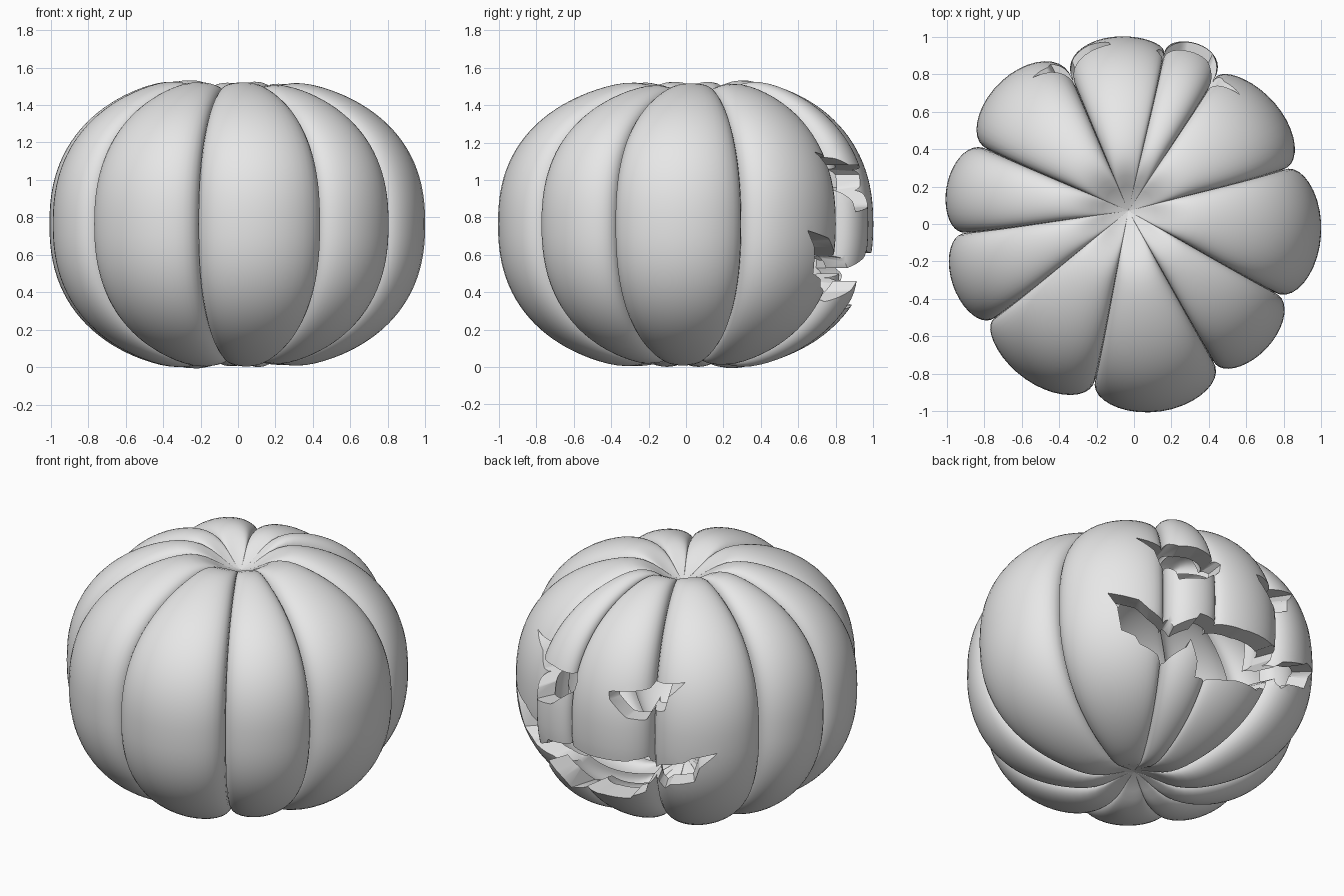
import bpy, bmesh, math
from math import sin, cos, pi, exp, radians

if "Cube" in bpy.data.objects:
    bpy.data.objects.remove(bpy.data.objects["Cube"])

# Uneven ribs: groove angle, groove radius, radius of the rib that follows it
RIBS = [(20, .84, .99), (61, .88, 1.02), (80, .92, 1.005), (113, .84, 1.04),
        (153, .87, 1.02), (183, .89, 1.02), (214, .89, 1.01),
        (256, .85, 1.01), (300, .84, .97), (334, .83, 1.0)]
STEPS, RINGS, POWER, WALL = 20, 60, 0.86, 0.12
MIDDLE, HALF_HEIGHT = 0.765, 0.79


def rib_outline():
    """Angle and radius around the widest section."""
    out = []
    for i, (a0, g0, peak) in enumerate(RIBS):
        a1, g1, _ = RIBS[(i + 1) % len(RIBS)]
        a1 += 360 if a1 < a0 else 0
        for j in range(STEPS):
            t = (1 - cos(pi * j / STEPS)) / 2
            groove = g0 + (g1 - g0) * t
            bulge = sin(pi * j / STEPS) ** 0.82
            out.append((radians(a0 + (a1 - a0) * t), groove + (peak - groove) * bulge))
    return out


def skin_point(angle, radius, lat, inset):
    s = max(cos(lat), 0) ** POWER
    h = abs(sin(lat)) ** POWER
    f = min(s / 0.45, 1)
    f = f * f * (3 - 2 * f)
    z = (HALF_HEIGHT - inset) * h * (1 + (radius ** 0.6 - 1) * f)
    # hollows at the stem and at the base
    z -= (0.17 if lat > 0 else 0.12) * exp(-(s / 0.2) ** 2)
    r = s * (radius - inset)
    # the stem end sits slightly off centre
    lean = (1 - s) * h if lat > 0 else 0
    return (r * cos(angle) - 0.03 * lean, r * sin(angle) + 0.07 * lean,
            MIDDLE + math.copysign(z, lat))


def add_shell(bm, outline, inset, inward):
    def face(*vs):
        bm.faces.new(vs[::-1] if inward else vs)
    lats = [-pi / 2 + pi * i / RINGS for i in range(RINGS + 1)]
    rings = [[bm.verts.new(skin_point(a, r, lat, inset)) for a, r in outline]
             for lat in lats[1:-1]]
    south = bm.verts.new(skin_point(0, 1, lats[0], inset))
    north = bm.verts.new(skin_point(0, 1, lats[-1], inset))
    n = len(outline)
    for j in range(n):
        k = (j + 1) % n
        for lo, hi in zip(rings, rings[1:]):
            face(lo[j], lo[k], hi[k], hi[j])
        face(south, rings[0][k], rings[0][j])
        face(rings[-1][j], rings[-1][k], north)


def cutter(name, points):
    """Wedge fanning out from the axis through an outline in x and z."""
    bm = bmesh.new()
    slopes = [(x / math.sqrt(0.93 ** 2 - x * x), z) for x, z in points]
    near, far = [[bm.verts.new((m * y, y, z)) for m, z in slopes] for y in (0.3, 1.3)]
    bm.faces.new(near)
    bm.faces.new(far[::-1])
    for i in range(len(points)):
        bm.faces.new((near[i - 1], near[i], far[i], far[i - 1]))
    bmesh.ops.recalc_face_normals(bm, faces=bm.faces)
    bmesh.ops.triangulate(bm, faces=bm.faces)
    mesh = bpy.data.meshes.new(name)
    bm.to_mesh(mesh)
    bm.free()
    ob = bpy.data.objects.new(name, mesh)
    ob.hide_render = True
    bpy.context.collection.objects.link(ob)
    return ob


# Hollow ribbed pumpkin body
bm = bmesh.new()
outline = rib_outline()
add_shell(bm, outline, 0, False)
add_shell(bm, outline, WALL, True)
mesh = bpy.data.meshes.new("pumpkin_body")
bm.to_mesh(mesh)
bm.free()
body = bpy.data.objects.new("pumpkin_body", mesh)
bpy.context.collection.objects.link(body)

skin = bpy.data.materials.new("plain_grey")
skin.use_nodes = True
grey = (0.8, 0.8, 0.8, 1)
skin.diffuse_color = grey
for node in skin.node_tree.nodes:
    if node.type == "BSDF_PRINCIPLED":
        node.inputs["Base Color"].default_value = grey
mesh.materials.append(skin)

# Carved face: two slanted eyes and a toothed grin
left_eye = [(.59, 1.15), (.38, 1.08), (.28, 1.08), (.12, 1.03),
            (.24, .87), (.39, .83), (.47, .97)]
right_eye = [(-.12, 1.04), (-.34, 1.06), (-.53, 1.14), (-.43, .96),
             (-.33, .88), (-.22, .91)]
mouth = [(.7, .73), (.53, .64), (.41, .53), (.28, .62), (0, .61), (-.24, .62),
         (-.34, .64), (-.38, .57), (-.53, .66), (-.66, .72),
         (-.57, .53), (-.43, .45), (-.39, .5), (-.31, .39), (-.22, .34),
         (0, .32), (.15, .31), (.25, .28), (.32, .46), (.44, .35), (.57, .43), (.65, .5)]
bpy.context.view_layer.objects.active = body
body.select_set(True)
for name, points in (("left_eye_cutter", left_eye), ("right_eye_cutter", right_eye),
                     ("mouth_cutter", mouth)):
    tool = cutter(name, points)
    mod = body.modifiers.new(name, "BOOLEAN")
    mod.operation, mod.solver, mod.object = "DIFFERENCE", "EXACT", tool
    bpy.ops.object.modifier_apply(modifier=name)
    bpy.data.objects.remove(tool)

bpy.ops.object.shade_smooth_by_angle(angle=radians(40))
